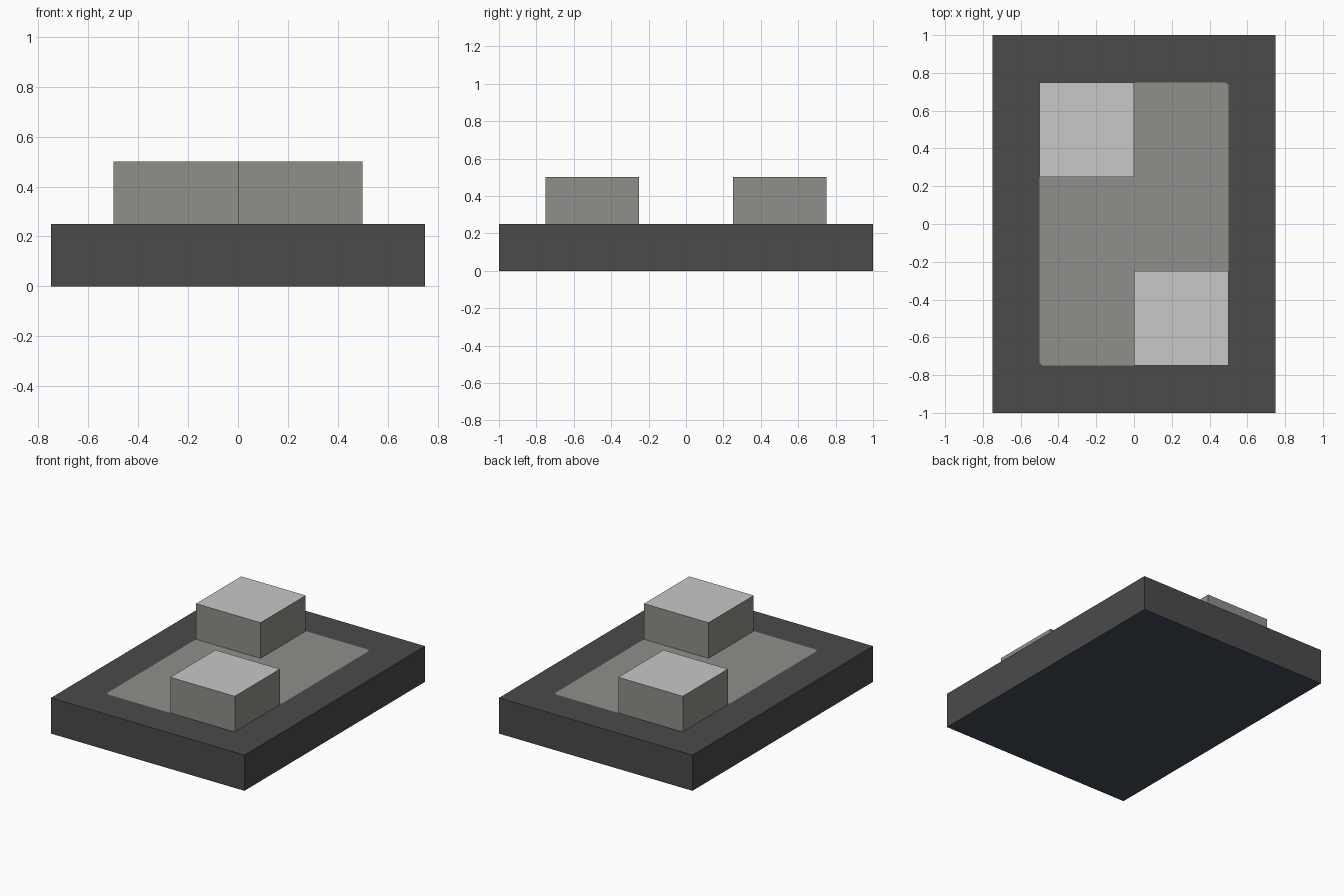
import bpy
import bmesh
from mathutils import Matrix, Vector

if "Cube" in bpy.data.objects:
    bpy.data.objects.remove(bpy.data.objects["Cube"])


def material(name, color):
    m = bpy.data.materials.new(name)
    m.diffuse_color = (*color, 1)
    m.use_nodes = True
    m.node_tree.nodes["Principled BSDF"].inputs["Base Color"].default_value = m.diffuse_color
    return m


dark = material("dark_grey", (0.069, 0.069, 0.069))
grey = material("warm_grey", (0.275, 0.275, 0.254))
light = material("light_grey", (0.578, 0.578, 0.578))
slate = material("slate_blue", (0.054, 0.076, 0.105))


def box(size, center):
    bm = bmesh.new()
    bmesh.ops.create_cube(bm, size=1, matrix=Matrix.LocRotScale(Vector(center), None, Vector(size)))
    bm.normal_update()
    return bm


def face_toward(bm, z):
    return next(f for f in bm.faces if f.normal.z * z > 0.9)


def finish(bm, name, materials):
    me = bpy.data.meshes.new(name)
    bm.to_mesh(me)
    bm.free()
    for m in materials:
        me.materials.append(m)
    bpy.context.collection.objects.link(bpy.data.objects.new(name, me))


# Base slab: slate underside, grey panel inset in the top with clipped corners
bm = box((1.5, 2, 0.25), (0, 0, 0.125))
face_toward(bm, -1).material_index = 2
panel = face_toward(bm, 1)
bmesh.ops.inset_individual(bm, faces=[panel], thickness=0.25, use_even_offset=True)
panel.material_index = 1
bmesh.ops.bevel(bm, geom=list(panel.verts), offset=0.015, segments=1,
                affect='VERTICES', material=0)
finish(bm, "base_slab", [dark, grey, slate])

# Two raised blocks with light tops, placed diagonally
for name, s in (("front_block", 1), ("back_block", -1)):
    bm = box((0.5, 0.5, 0.25), (0.25 * s, -0.5 * s, 0.375))
    face_toward(bm, 1).material_index = 1
    bmesh.ops.delete(bm, geom=[face_toward(bm, -1)], context='FACES')
    finish(bm, name, [grey, light])
